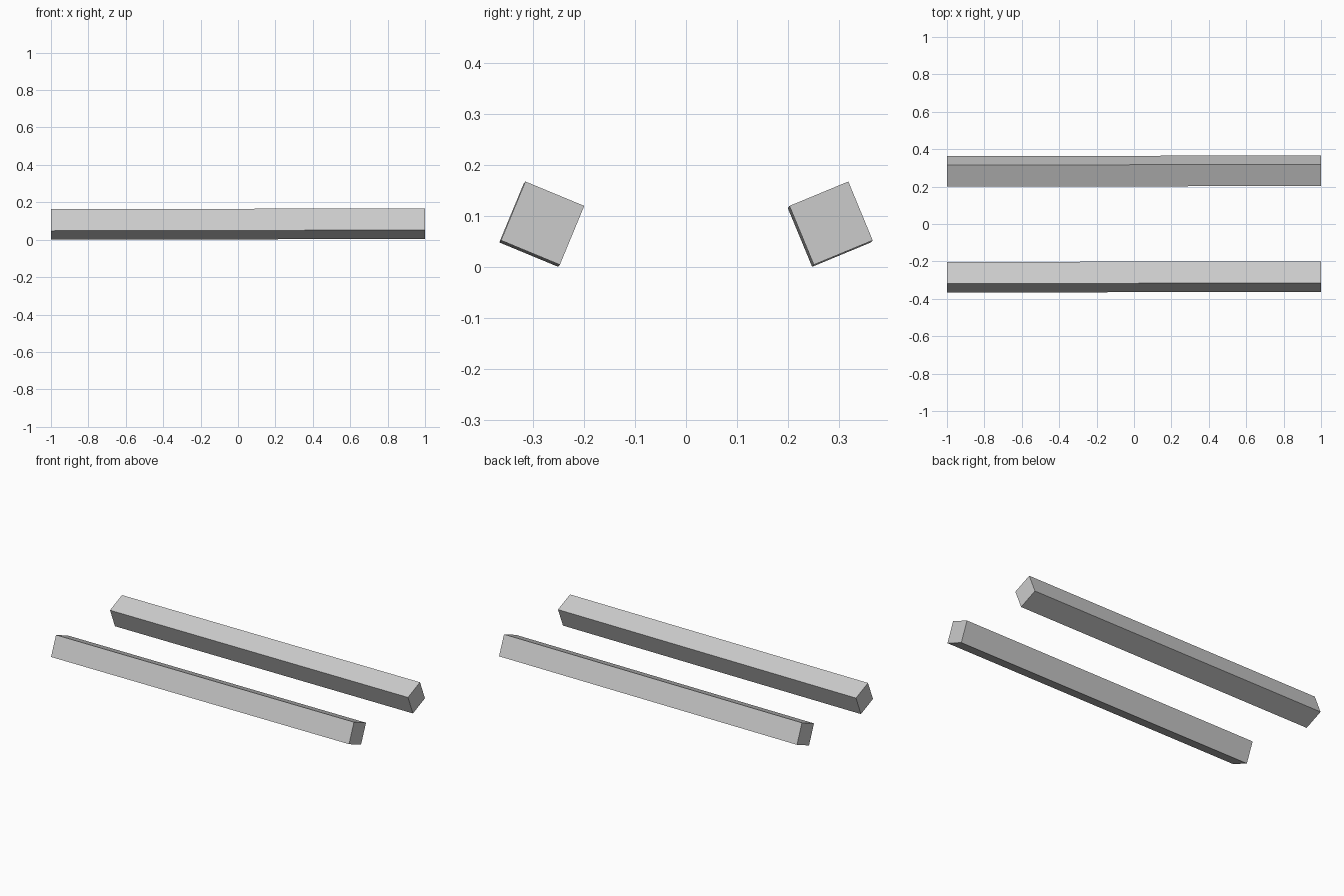
import bpy, bmesh
from math import radians
from mathutils import Matrix

if "Cube" in bpy.data.objects:
    bpy.data.objects.remove(bpy.data.objects["Cube"])

SIDE = 0.125      # square cross-section
OFFSET = 0.283    # distance of each bar from the centre line
ROLL = 22.5       # degrees each bar leans about its length


def make_bar(name, side):
    bm = bmesh.new()
    bmesh.ops.create_cube(bm, size=1)
    bmesh.ops.scale(bm, vec=(2, SIDE, SIDE), verts=bm.verts)
    bmesh.ops.rotate(bm, matrix=Matrix.Rotation(radians(side * ROLL), 3, 'X'),
                     verts=bm.verts)
    # Bars drift very slightly up and back towards the right end
    for v in bm.verts:
        v.co.y += side * OFFSET + 0.0017 * v.co.x
        v.co.z += 0.0837 + 0.002 * v.co.x
    mesh = bpy.data.meshes.new(name)
    bm.to_mesh(mesh)
    bm.free()
    bpy.context.collection.objects.link(bpy.data.objects.new(name, mesh))


# Mirrored pair of leaning square bars
make_bar("front_bar", -1)
make_bar("back_bar", 1)
